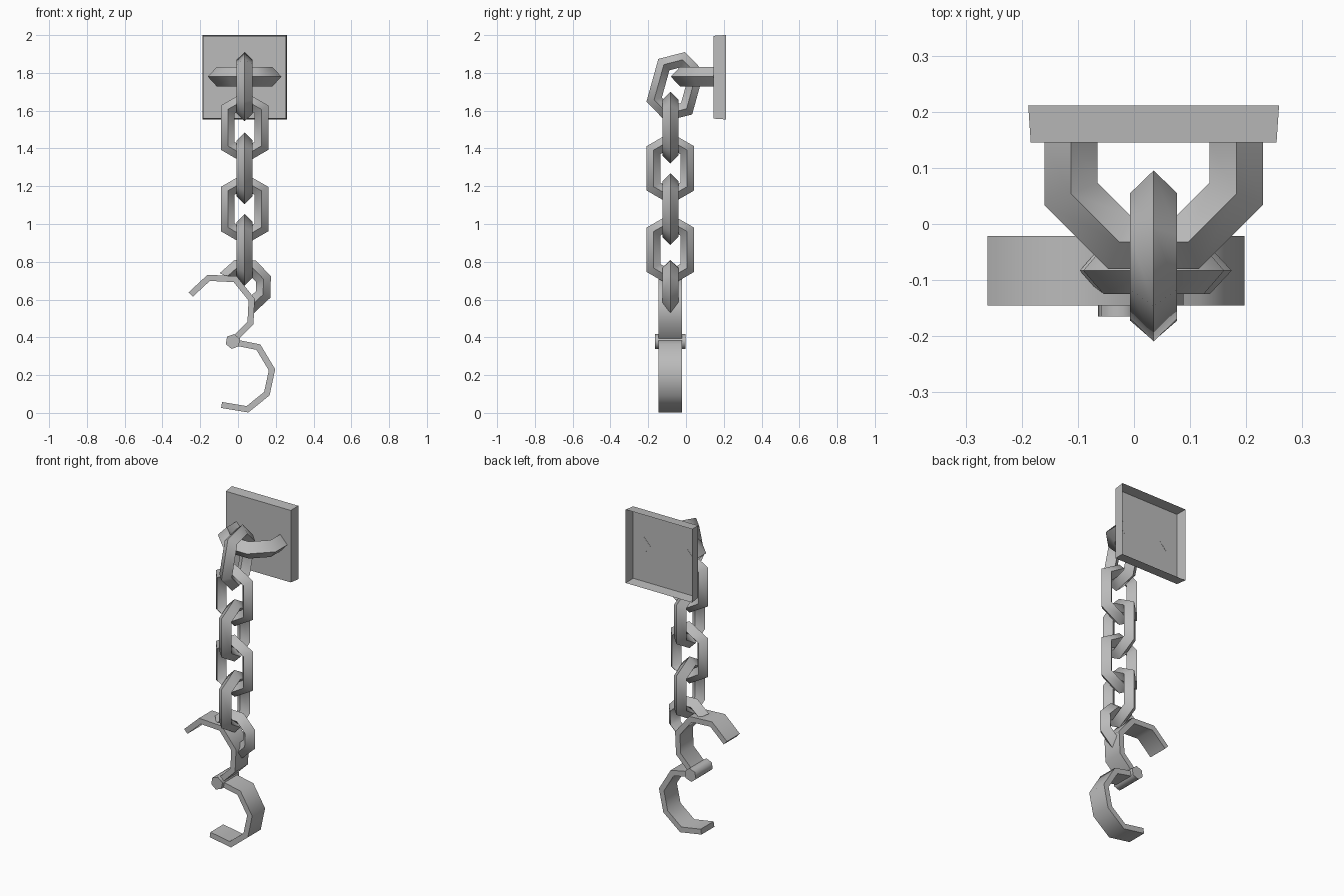
import bpy, bmesh
from math import sin, cos, radians
from mathutils import Vector

old = bpy.data.objects.get("Cube")
if old:
    bpy.data.objects.remove(old, do_unlink=True)

steel = bpy.data.materials.new("grey_steel")
steel.use_nodes = True
GREY = (0.5, 0.5, 0.5, 1)
steel.diffuse_color = GREY
steel.node_tree.nodes["Principled BSDF"].inputs["Base Color"].default_value = GREY

X, Y, Z = Vector((1, 0, 0)), Vector((0, 1, 0)), Vector((0, 0, 1))
CX, CY = 0.035, -0.083      # chain axis


def finish(name, bm, recalc=True):
    if recalc:
        bmesh.ops.recalc_face_normals(bm, faces=bm.faces)
    mesh = bpy.data.meshes.new(name)
    bm.to_mesh(mesh)
    bm.free()
    mesh.materials.append(steel)
    ob = bpy.data.objects.new(name, mesh)
    bpy.context.collection.objects.link(ob)
    bpy.ops.object.select_all(action='DESELECT')
    ob.select_set(True)
    bpy.context.view_layer.objects.active = ob
    bpy.ops.object.shade_smooth_by_angle(angle=radians(65))
    return ob


def loft(bm, rings, closed):
    """Bridge successive vertex rings; cap the ends when open."""
    n = len(rings[0])
    for i in range(len(rings) if closed else len(rings) - 1):
        a, b = rings[i], rings[(i + 1) % len(rings)]
        for k in range(n):
            j = (k + 1) % n
            bm.faces.new((a[k], a[j], b[j], b[k]))
    if not closed:
        bm.faces.new(rings[0])
        bm.faces.new(rings[-1])


def ring(name, centre, u, v, angles, major, minor, stretch=0, closed=True, y_max=9):
    """Faceted ring with a diamond section, lying in the u-v plane."""
    bm = bmesh.new()
    normal = u.cross(v)
    rings = []
    for a in map(radians, angles):
        out = u * cos(a) + v * sin(a)
        mid = Vector(centre) + out * major + v * (stretch if sin(a) > 0 else -stretch)
        points = [mid + d * minor for d in (out, normal, -out, -normal)]
        for p in points:
            p.y = min(p.y, y_max)
        rings.append([bm.verts.new(p) for p in points])
    loft(bm, rings, closed)
    return finish(name, bm)


def strip(name, path, half, y0, y1):
    """Flat bar bent along an x-z path with mitred corners."""
    bm = bmesh.new()
    pts = [Vector(p) for p in path]
    rings = []
    for i, p in enumerate(pts):
        d0 = (p - pts[i - 1]).normalized() if i else None
        d1 = (pts[i + 1] - p).normalized() if i < len(pts) - 1 else None
        d0, d1 = d0 or d1, d1 or d0
        t = (d0 + d1).normalized()
        off = Vector((-t.y, t.x)) * half / t.dot(d0)
        a, b = p + off, p - off
        rings.append([bm.verts.new((q.x, y, q.y))
                      for q, y in ((a, y0), (a, y1), (b, y1), (b, y0))])
    loft(bm, rings, False)
    return finish(name, bm)


# Wall plate: a shallow tapered tray, open at the back
bm = bmesh.new()
tray = []
for half, y in ((0.219, 0.145), (0.2235, 0.211)):
    tray.append([bm.verts.new((CX + sx * half, y, 1.777 + sz * half))
                 for sx, sz in ((-1, -1), (1, -1), (1, 1), (-1, 1))])
bm.faces.new(tray[0])
for k in range(4):
    j = (k + 1) % 4
    bm.faces.new((tray[0][j], tray[0][k], tray[1][k], tray[1][j]))
finish("wall_plate", bm, recalc=False)

# Half ring fixed to the plate
ring("wall_staple", (CX, 0.115, 1.78), X, Y, [157.5 + 45 * k for k in range(6)],
     0.1595, 0.0515, closed=False, y_max=0.146)

# Chain of stretched six-sided links, turned alternately
HEX = [30 + 60 * k for k in range(6)]
tilt = radians(15.5)
ring("top_link", (CX, -0.057, 1.727), Y * cos(tilt) - Z * sin(tilt),
     Y * sin(tilt) + Z * cos(tilt), HEX, 0.103, 0.042, 0.045)
for i in range(4):
    ring(f"chain_link_{i + 1}", (CX, CY, 1.51 - 0.2155 * i), Y if i % 2 else X, Z,
         HEX, 0.103, 0.042, 0.045)

# Partial ring joining the chain to the shackle
ring("shackle_eye", (CX, CY, 0.67), X, Z, [152, 111, 66, 21, -24, -70],
     0.107, 0.042, closed=False)

# Open shackle: two bent bars and a hinge pin
strip("upper_cuff", [(-.25, .627), (-.155, .715), (-.015, .708), (.072, .60),
                     (.066, .475), (-.025, .385)], 0.016, -0.145, -0.021)
strip("lower_cuff", [(-.025, .375), (.108, .348), (.18, .228), (.153, .102),
                     (.05, .019), (-.087, .042)], 0.016, -0.145, -0.021)
bm = bmesh.new()
rings = [[bm.verts.new((-0.027 + 0.04 * cos(radians(a)), y, 0.378 + 0.04 * sin(radians(a))))
          for a in range(20, 380, 60)] for y in (-0.165, -0.003)]
loft(bm, rings, False)
finish("hinge_pin", bm)
